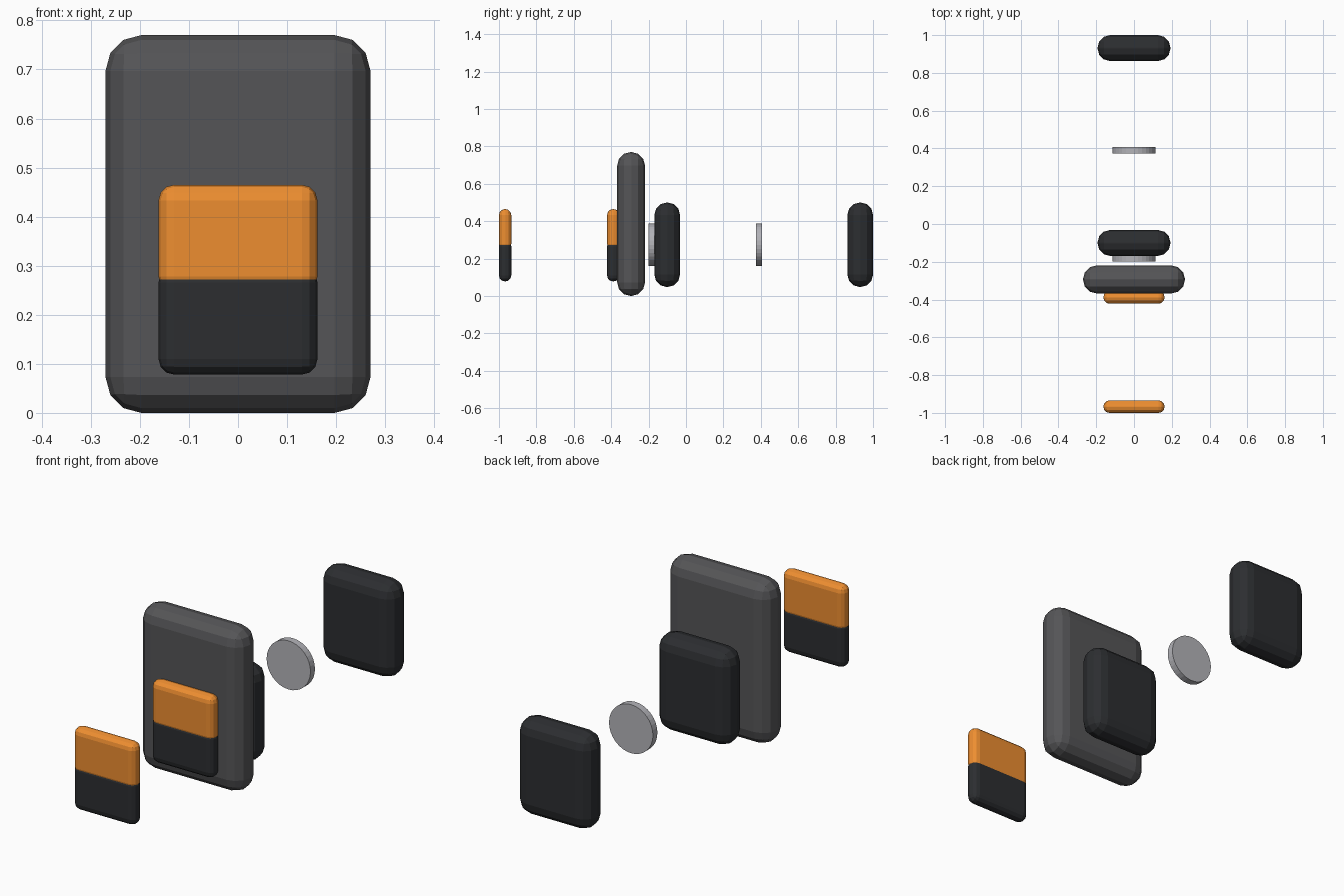
import bpy
import math

if "Cube" in bpy.data.objects:
    bpy.data.objects.remove(bpy.data.objects["Cube"])


def material(name, color):
    m = bpy.data.materials.new(name)
    m.diffuse_color = (*color, 1)
    m.use_nodes = True
    m.node_tree.nodes["Principled BSDF"].inputs["Base Color"].default_value = m.diffuse_color
    return m


BODY = material("dark_grey", (0.09, 0.09, 0.095))
BLACK = material("black", (0.025, 0.027, 0.03))
ORANGE = material("orange", (0.85, 0.27, 0.03))
METAL = material("metal", (0.45, 0.45, 0.48))


def pillow(name, width, y, z, radius, mat):
    """Rounded slab centred on x = 0, spanning the y and z ranges."""
    bpy.ops.mesh.primitive_cube_add(
        size=1, location=(0, (y[0] + y[1]) / 2, (z[0] + z[1]) / 2))
    ob = bpy.context.object
    ob.name = name
    ob.scale = (width, y[1] - y[0], z[1] - z[0])
    bpy.ops.object.transform_apply(location=False, rotation=False, scale=True)
    bevel = ob.modifiers.new("round", 'BEVEL')
    bevel.width = radius
    bevel.segments = 3
    bevel.limit_method = 'NONE'
    ob.data.materials.append(mat)


def disc(name, y):
    """Flat metal disc facing along y."""
    bpy.ops.mesh.primitive_cylinder_add(
        vertices=32, radius=0.114, depth=0.033,
        location=(0, y, 0.274), rotation=(math.pi / 2, 0, 0))
    ob = bpy.context.object
    ob.name = name
    ob.data.materials.append(METAL)


# Main slab
pillow("body", 0.54, (-0.368, -0.219), (0, 0.77), 0.073, BODY)

# Every other part appears twice: assembled, and pulled apart along y
for state, plate_y, disc_y, pad_y in (("fitted", -0.422, -0.183, -0.169),
                                      ("exploded", -1.0, 0.391, 0.863)):
    # Two-tone front plates, overlapping slightly at the seam
    span = (plate_y, plate_y + 0.066)
    pillow(state + "_upper_plate", 0.324, span, (0.246, 0.465), 0.032, ORANGE)
    pillow(state + "_lower_plate", 0.324, span, (0.078, 0.298), 0.032, BLACK)
    # Round magnet and rear pad
    disc(state + "_magnet", disc_y)
    pillow(state + "_rear_pad", 0.386, (pad_y, pad_y + 0.137),
           (0.048, 0.5), 0.066, BLACK)
